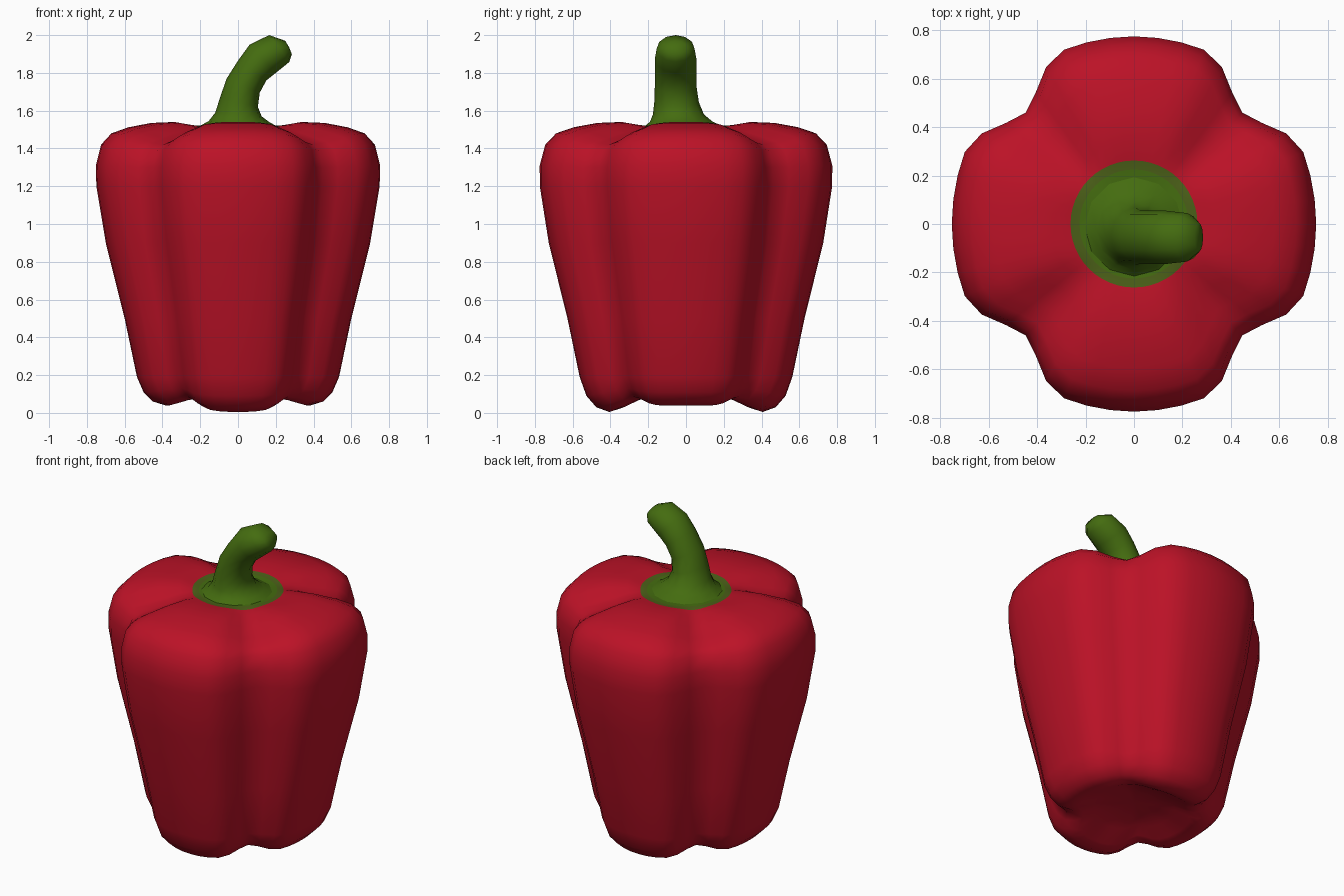
import bpy, bmesh, math

if "Cube" in bpy.data.objects:
    bpy.data.objects.remove(bpy.data.objects["Cube"])


def material(name, rgb):
    m = bpy.data.materials.new(name)
    m.diffuse_color = (*rgb, 1)
    m.use_nodes = True
    m.node_tree.nodes["Principled BSDF"].inputs["Base Color"].default_value = m.diffuse_color
    return m


red = material("pepper red", (0.50, 0.006, 0.02))
green = material("stem green", (0.058, 0.15, 0.005))
olive = material("collar olive", (0.07, 0.115, 0.009))


def lerp_table(table, t):
    i = min(int(t), len(table) - 2)
    return table[i] + (table[i + 1] - table[i]) * (t - i)


def loft(name, rings, mats, start=None, end=None):
    """Skin closed rings of points; optional centre points close the ends.
    Returns the object; faces get the index of their band as a material rule."""
    bm = bmesh.new()
    loops = [[bm.verts.new(p) for p in ring] for ring in rings]
    n = len(loops[0])
    for a, b in zip(loops, loops[1:]):
        for i in range(n):
            j = (i + 1) % n
            bm.faces.new((a[i], a[j], b[j], b[i]))
    for point, loop in ((start, loops[0]), (end, loops[-1])):
        if point:
            c = bm.verts.new(point)
            for i in range(n):
                bm.faces.new((c, loop[i], loop[(i + 1) % n]))
    bmesh.ops.recalc_face_normals(bm, faces=bm.faces)
    for f in bm.faces:
        f.smooth = True
    me = bpy.data.meshes.new(name)
    bm.to_mesh(me)
    bm.free()
    for m in mats:
        me.materials.append(m)
    ob = bpy.data.objects.new(name, me)
    bpy.context.collection.objects.link(ob)
    return ob


# Four-lobed body: radius and valley depth by angle from the lobe centre (7.5 degree steps)
LOBE = [1.0, 1.0, 1.002, 1.005, 0.965, 0.885, 0.84]
VALLEY = [0, 0, 0.03, 0.12, 0.4, 0.8, 1.0]
# radius, height, lobe strength, height change in valleys, lift of the side lobes
PROFILE = [
    (0.12, 0.12, 0.0, 0.0, 0.0), (0.24, 0.085, 0.4, 0.02, 0.01),
    (0.33, 0.025, 0.8, 0.04, 0.03), (0.385, 0.005, 1, 0.05, 0.035),
    (0.45, 0.03, 1, 0.04, 0.03), (0.50, 0.09, 1, 0.03, 0.02),
    (0.535, 0.19, 1, 0, 0), (0.60, 0.50, 1, 0, 0), (0.70, 0.90, 1, 0, 0),
    (0.75, 1.20, 1, 0, 0), (0.752, 1.31, 1, -0.01, 0),
    (0.725, 1.42, 1, -0.03, 0), (0.67, 1.48, 1, -0.06, 0),
    (0.58, 1.512, 1, -0.07, 0), (0.46, 1.535, 0.9, -0.065, 0),
    (0.34, 1.54, 0.5, -0.04, 0), (0.262, 1.525, 0, -0.012, 0),
    (0.225, 1.52, 0, 0, 0), (0.12, 1.515, 0, 0, 0),
]
SEG = 48
rings = []
for r, z, k, drop, lift in PROFILE:
    ring = []
    stretch = 1 + k * (0.03 + 0.02 * (1.3 - z))
    for i in range(SEG):
        a = 2 * math.pi * i / SEG
        t = abs((i + 6) % 12 - 6)
        rr = r * (1 + k * (lerp_table(LOBE, t) - 1))
        zz = z + drop * lerp_table(VALLEY, t) + lift * math.cos(a) ** 2
        ring.append((rr * math.cos(a), rr * math.sin(a) * stretch, zz))
    rings.append(ring)
body = loft("pepper_body", rings, [red, green, olive], (0, 0, 0.125), (0, 0, 1.515))

# Green collar around the stem: coloured by distance from the axis
for p in body.data.polygons:
    d = math.hypot(p.center.x, p.center.y)
    if p.center.z > 1 and d < 0.262:
        p.material_index = 2 if d > 0.225 else 1

# Bent stem: left point, right point (x, z), y centre, y half-width
STEM = [
    (-0.21, 1.515, 0.21, 1.515, -0.01, 0.21),
    (-0.155, 1.545, 0.165, 1.54, -0.025, 0.165),
    (-0.12, 1.59, 0.125, 1.57, -0.04, 0.135),
    (-0.095, 1.67, 0.105, 1.62, -0.05, 0.118),
    (-0.06, 1.77, 0.115, 1.695, -0.055, 0.11),
    (0.00, 1.865, 0.15, 1.76, -0.055, 0.11),
    (0.062, 1.95, 0.20, 1.80, -0.055, 0.11),
    (0.165, 2.0, 0.272, 1.858, -0.055, 0.10),
    (0.25, 1.97, 0.285, 1.90, -0.055, 0.06),
]
N = 12
rings = []
for x0, z0, x1, z1, yc, h in STEM:
    ring = []
    for i in range(N):
        a = 2 * math.pi * i / N
        s = (1 + math.cos(a)) / 2
        ring.append((x0 + (x1 - x0) * s, yc + h * math.sin(a), z0 + (z1 - z0) * s))
    rings.append(ring)
loft("stem", rings, [green], None, (0.27, -0.055, 1.937))
